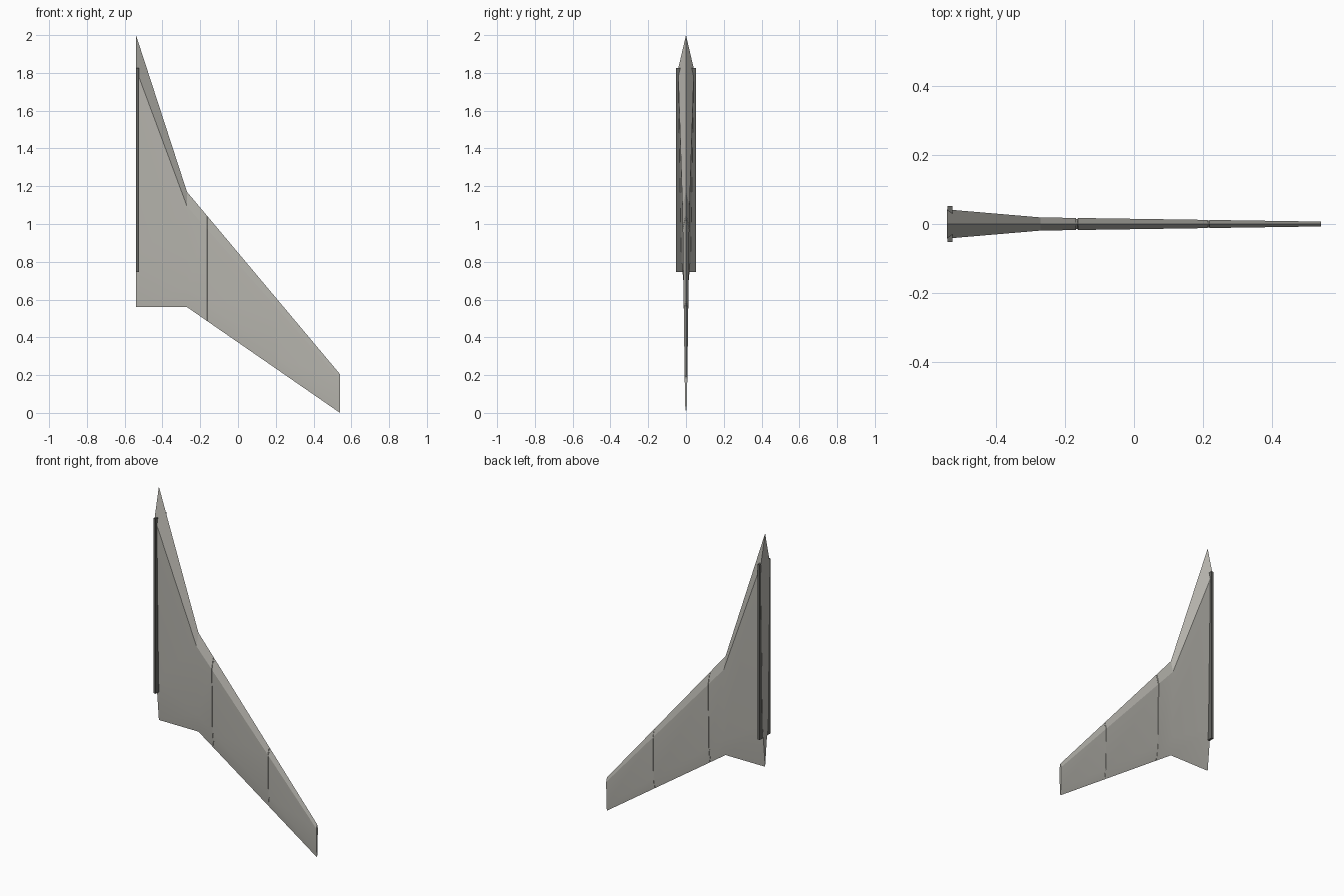
import bpy, bmesh, math

old = bpy.data.objects.get("Cube")
if old:
    bpy.data.objects.remove(old, do_unlink=True)


def material(name, rgb):
    m = bpy.data.materials.new(name)
    m.use_nodes = True
    m.diffuse_color = (*rgb, 1)
    m.node_tree.nodes["Principled BSDF"].inputs["Base Color"].default_value = (*rgb, 1)
    return m


def add_object(name, bm, mat):
    bmesh.ops.recalc_face_normals(bm, faces=bm.faces)
    mesh = bpy.data.meshes.new(name)
    bm.to_mesh(mesh)
    bm.free()
    mesh.materials.append(mat)
    ob = bpy.data.objects.new(name, mesh)
    bpy.context.collection.objects.link(ob)
    return ob


wing_grey = material("wing grey", (0.48, 0.47, 0.43))
dark_grey = material("dark grey", (0.13, 0.13, 0.12))

# Span stations: x, trailing z, leading z, half thickness
ROOT = (-0.54, 0.56, 2.0, 0.042)
KINK = (-0.27, 0.56, 1.17, 0.019)
TIP = (0.54, 0.0, 0.205, 0.007)
# Airfoil: fraction of chord from leading edge, share of half thickness
FOIL = [(0, 0), (0.125, 1), (0.82, 0.6), (1, 0)]


def outer_station(x, squeeze=1):
    t = (x - KINK[0]) / (TIP[0] - KINK[0])
    s = [a + (b - a) * t for a, b in zip(KINK, TIP)]
    s[3] *= squeeze
    return s


# Shallow panel gaps divide the outer wing
stations = [ROOT, KINK]
for gap in (-0.165, 0.215):
    for offset, squeeze in ((-0.003, 1), (-0.002, 0.8), (0.002, 0.8), (0.003, 1)):
        stations.append(outer_station(gap + offset, squeeze))
stations.append(TIP)

# Wing lofted through the stations
bm = bmesh.new()
rings = []
for x, low, high, half in stations:
    loop = [(f, h) for f, h in FOIL] + [(f, -h) for f, h in FOIL[-2:0:-1]]
    rings.append([bm.verts.new((x, h * half, high + (low - high) * f)) for f, h in loop])
for a, b in zip(rings, rings[1:]):
    for i in range(len(a)):
        j = (i + 1) % len(a)
        bm.faces.new((a[i], a[j], b[j], b[i]))
bm.faces.new(rings[0])
bm.faces.new(rings[-1])
wing = add_object("wing", bm, wing_grey)
bpy.ops.object.select_all(action="DESELECT")
wing.select_set(True)
bpy.context.view_layer.objects.active = wing
bpy.ops.object.shade_smooth_by_angle(angle=math.radians(8))

# Root mounting plate, its edges showing as a rail on each side
bm = bmesh.new()
bmesh.ops.create_cube(bm, size=1)
for v in bm.verts:
    v.co.x = -0.532 + v.co.x * 0.014
    v.co.y *= 0.104
    v.co.z = 1.285 + v.co.z * 1.08
add_object("root_plate", bm, dark_grey)
